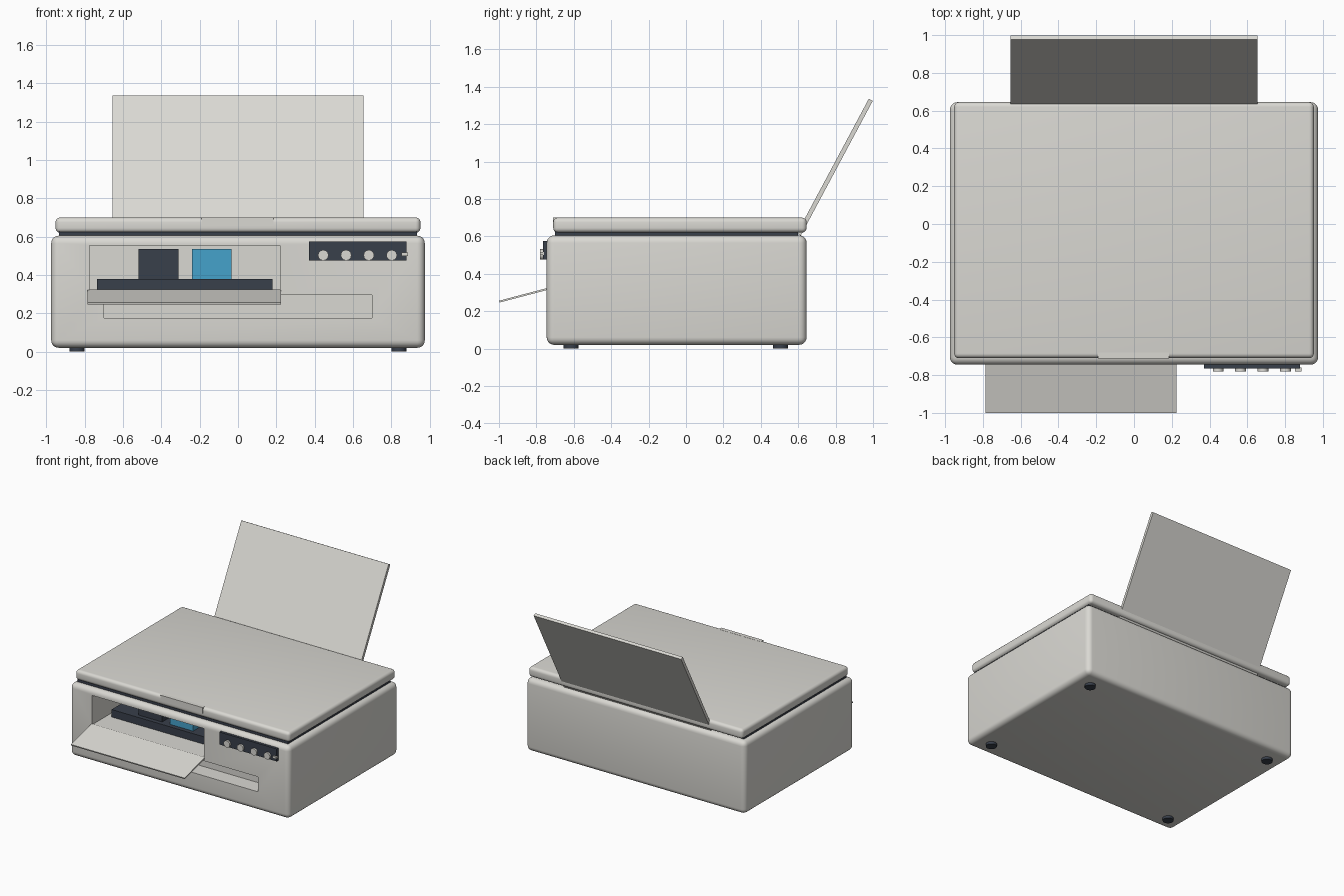
import bpy, math
from mathutils import Vector

if "Cube" in bpy.data.objects:
    bpy.data.objects.remove(bpy.data.objects["Cube"], do_unlink=True)


def material(name, r, g, b):
    m = bpy.data.materials.new(name)
    m.use_nodes = True
    m.diffuse_color = (r, g, b, 1)
    m.node_tree.nodes["Principled BSDF"].inputs["Base Color"].default_value = (r, g, b, 1)
    return m


GREY = material("warm grey plastic", 0.70, 0.69, 0.65)
DARK = material("dark slate plastic", 0.040, 0.050, 0.070)
BLUE = material("blue cartridge", 0.06, 0.36, 0.60)


def apply(obj, mod):
    bpy.context.view_layer.objects.active = obj
    bpy.ops.object.modifier_apply(modifier=mod.name)


def box(name, x, y, z, mat, bevel=0.0):
    """Box between the (low, high) limits on each axis, optionally rounded."""
    lo, hi = Vector((x[0], y[0], z[0])), Vector((x[1], y[1], z[1]))
    bpy.ops.mesh.primitive_cube_add(size=1, location=(lo + hi) / 2)
    obj = bpy.context.object
    obj.name = name
    obj.scale = hi - lo
    bpy.ops.object.transform_apply(location=False, rotation=False, scale=True)
    obj.data.materials.append(mat)
    if bevel:
        mod = obj.modifiers.new("round", 'BEVEL')
        mod.width, mod.segments = bevel, 5
        apply(obj, mod)
    return obj


def smooth(obj):
    bpy.ops.object.select_all(action='DESELECT')
    obj.select_set(True)
    bpy.context.view_layer.objects.active = obj
    bpy.ops.object.shade_smooth_by_angle(angle=math.radians(35))


def cut(obj, x, y, z):
    cutter = box("cutter", x, y, z, GREY)
    cutter.hide_render = True
    mod = obj.modifiers.new("cut", 'BOOLEAN')
    mod.operation, mod.solver, mod.object = 'DIFFERENCE', 'EXACT', cutter
    apply(obj, mod)
    bpy.data.objects.remove(cutter, do_unlink=True)


def cylinder(name, loc, radius, depth, sides, mat, rot_x=0.0):
    bpy.ops.mesh.primitive_cylinder_add(vertices=sides, radius=radius, depth=depth,
                                        location=loc, rotation=(rot_x, 0, 0))
    obj = bpy.context.object
    obj.name = name
    obj.data.materials.append(mat)
    smooth(obj)


def sheet(name, x, start, end, thick):
    """Flat tray running between two (y, z) points on its centre line."""
    dy, dz = end[0] - start[0], end[1] - start[1]
    half = math.hypot(dy, dz) / 2
    obj = box(name, x, (-half, half), (-thick / 2, thick / 2), GREY)
    obj.location.y = (start[0] + end[0]) / 2
    obj.location.z = (start[1] + end[1]) / 2
    obj.rotation_euler.x = math.atan2(dz, dy)


# Main housing with the output bay and the lower paper slot
body = box("body", (-0.975, 0.975), (-0.745, 0.645), (0.02, 0.605), GREY, 0.04)
cut(body, (-0.775, 0.22), (-0.9, -0.2), (0.32, 0.555))
cut(body, (-0.70, 0.70), (-0.9, -0.615), (0.175, 0.295))
smooth(body)

# Scanner lid, dark seam below it and the lid grip
box("lid_seam", (-0.935, 0.935), (-0.70, 0.60), (0.595, 0.63), DARK)
lid = box("lid", (-0.952, 0.952), (-0.71, 0.645), (0.62, 0.70), GREY, 0.025)
smooth(lid)
box("lid_grip", (-0.19, 0.185), (-0.712, -0.68), (0.655, 0.701), GREY)

# Carriage and ink cartridges inside the bay
box("carriage", (-0.735, 0.18), (-0.555, -0.25), (0.318, 0.38), DARK)
box("dark_cartridge", (-0.52, -0.31), (-0.52, -0.30), (0.378, 0.535), DARK)
box("blue_cartridge", (-0.24, -0.035), (-0.52, -0.30), (0.378, 0.535), BLUE)

# Paper trays
sheet("front_tray", (-0.785, 0.225), (-0.74, 0.319), (-0.998, 0.251), 0.01)
sheet("rear_tray", (-0.655, 0.655), (0.603, 0.61), (0.988, 1.33), 0.024)

# Control panel with knobs and a small switch
box("control_panel", (0.37, 0.88), (-0.765, -0.74), (0.475, 0.575), DARK)
for i in range(4):
    cylinder("knob", (0.445 + 0.119 * i, -0.77, 0.503), 0.028, 0.02, 12, GREY, math.pi / 2)
box("switch", (0.853, 0.886), (-0.78, -0.76), (0.5, 0.517), GREY)

# Feet
for fx in (-0.84, 0.84):
    for fy in (-0.615, 0.505):
        cylinder("foot", (fx, fy, 0.0125), 0.04, 0.025, 24, DARK)
